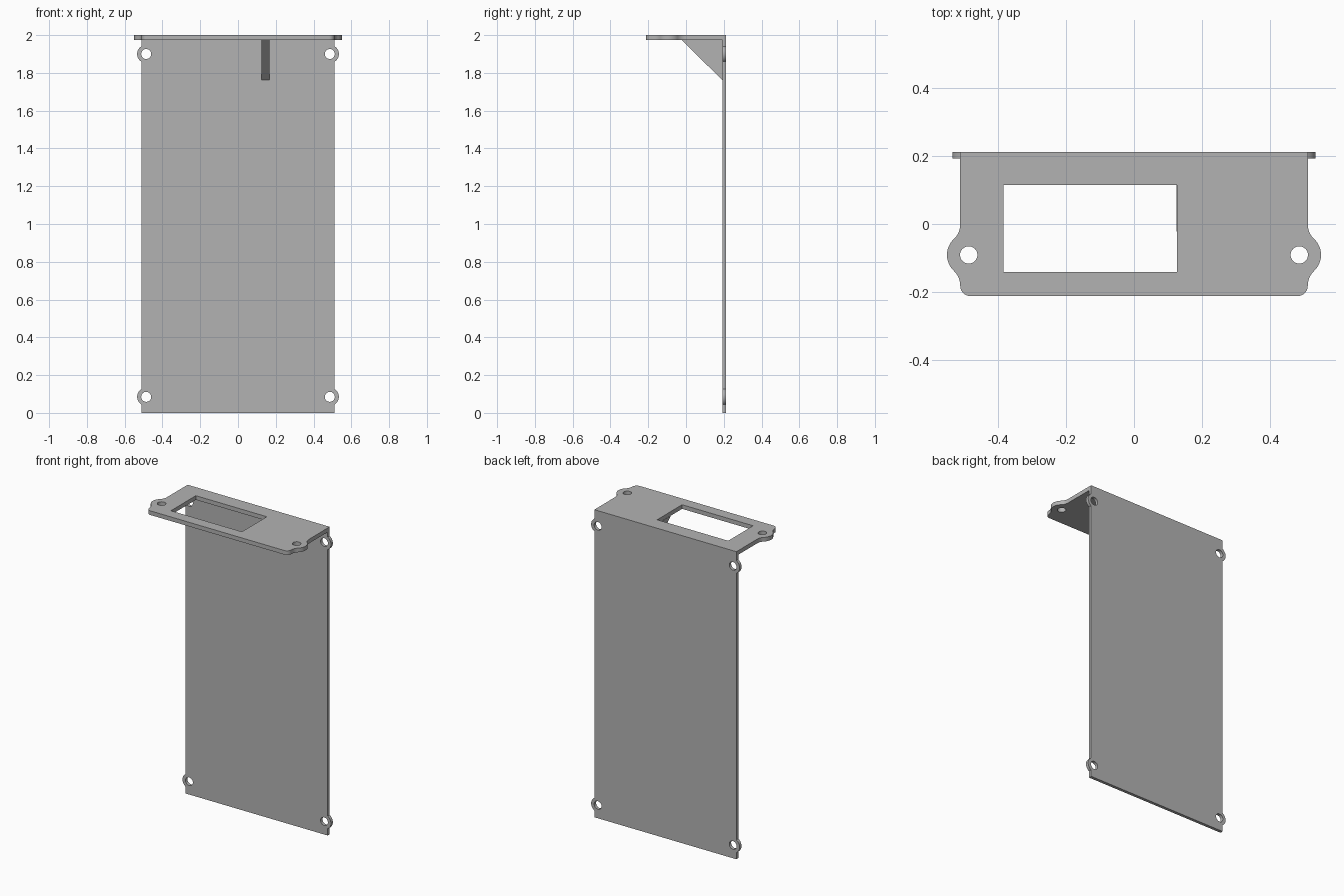
import bpy, bmesh
from math import cos, sin, acos, atan2, hypot, radians, pi
from mathutils import Matrix

cube = bpy.data.objects.get("Cube")
if cube:
    bpy.data.objects.remove(cube, do_unlink=True)

grey = bpy.data.materials.new("plain grey")
grey.use_nodes = True
colour = (0.45, 0.45, 0.45, 1)
grey.diffuse_color = colour
grey.node_tree.nodes["Principled BSDF"].inputs["Base Color"].default_value = colour

HALF_W, BACK, FRONT = 0.511, 0.212, -0.212
TOP, UNDER = 2.0, 1.973          # top plate faces
PANEL_FRONT = 0.192              # front face of the upright panel
HOLE_X, HOLE_R = 0.486, 0.0255   # screw holes


def arc(cx, cy, r, a0, a1, n=12):
    return [(cx + r * cos(a0 + (a1 - a0) * i / n),
             cy + r * sin(a0 + (a1 - a0) * i / n)) for i in range(n + 1)]


def circle(cx, cy, r, n=32):
    return arc(cx, cy, r, 0, 2 * pi, n)[:-1]


def mirrored(side):
    """Close a right-hand outline with its reflection in x."""
    return side + [(-x, y) for x, y in reversed(side)]


def sheet(name, loops, thickness, matrix):
    """Extrude an outline with holes, centred on its plane."""
    curve = bpy.data.curves.new(name + " profile", 'CURVE')
    curve.dimensions, curve.fill_mode = '2D', 'BOTH'
    curve.extrude = thickness / 2
    for loop in loops:
        s = curve.splines.new('POLY')
        s.points.add(len(loop) - 1)
        for p, (x, y) in zip(s.points, loop):
            p.co = (x, y, 0, 1)
        s.use_cyclic_u = True
    temp = bpy.data.objects.new(name + " profile", curve)
    bpy.context.collection.objects.link(temp)
    deps = bpy.context.evaluated_depsgraph_get()
    mesh = bpy.data.meshes.new_from_object(temp.evaluated_get(deps))
    bpy.data.objects.remove(temp, do_unlink=True)
    bpy.data.curves.remove(curve)
    bm = bmesh.new()
    bm.from_mesh(mesh)
    bmesh.ops.remove_doubles(bm, verts=bm.verts, dist=0.0001)
    bmesh.ops.recalc_face_normals(bm, faces=bm.faces)
    bm.to_mesh(mesh)
    bm.free()
    mesh.transform(matrix)
    mesh.materials.clear()
    mesh.materials.append(grey)
    mesh.name = name
    obj = bpy.data.objects.new(name, mesh)
    bpy.context.collection.objects.link(obj)
    bpy.ops.object.select_all(action='DESELECT')
    obj.select_set(True)
    bpy.context.view_layer.objects.active = obj
    bpy.ops.object.shade_smooth_by_angle(angle=radians(30))
    return obj


# Top plate: rounded front corners and filleted screw ears
ear_y, ear_r, fillet = -0.091, 0.064, 0.06
corner = 0.03
fx = HALF_W + fillet
dx = fx - HOLE_X
dy = ((ear_r + fillet) ** 2 - dx ** 2) ** 0.5
a = atan2(dy, dx)
side = arc(HALF_W - corner, FRONT + corner, corner, -pi / 2, 0, 8)
side += arc(fx, ear_y - dy, fillet, pi, pi - a, 8)
side += arc(HOLE_X, ear_y, ear_r, -a, a, 16)[1:-1]
side += arc(fx, ear_y + dy, fillet, pi + a, pi, 8)
side.append((HALF_W, BACK))
window = [(-0.384, -0.141), (0.127, -0.141), (0.127, 0.115), (-0.384, 0.115)]
holes = [circle(s * HOLE_X, ear_y, HOLE_R) for s in (-1, 1)]
sheet("top_plate", [mirrored(side), window] + holes, TOP - UNDER,
      Matrix.Translation((0, 0, (TOP + UNDER) / 2)))

# Upright back panel: round screw ears near each corner
lug_r = 0.048
b = acos((HALF_W - HOLE_X) / lug_r)
side, holes = [(HALF_W, 0)], []
for z in (0.085, 1.9):
    side += arc(HOLE_X, z, lug_r, -b, b, 16)
    holes += [circle(s * HOLE_X, z, HOLE_R + 0.001) for s in (-1, 1)]
side.append((HALF_W, UNDER))
sheet("back_panel", [mirrored(side)] + holes, BACK - PANEL_FRONT,
      Matrix.Translation((0, (BACK + PANEL_FRONT) / 2, 0)) @ Matrix.Rotation(pi / 2, 4, 'X'))

# Triangular brace beneath the plate, in the plane across x
upright = Matrix(((0, 0, 1, 0.146), (1, 0, 0, 0), (0, 1, 0, 0), (0, 0, 0, 1)))
sheet("brace", [[(-0.022, UNDER), (PANEL_FRONT, 1.762), (PANEL_FRONT, UNDER)]], 0.041, upright)
